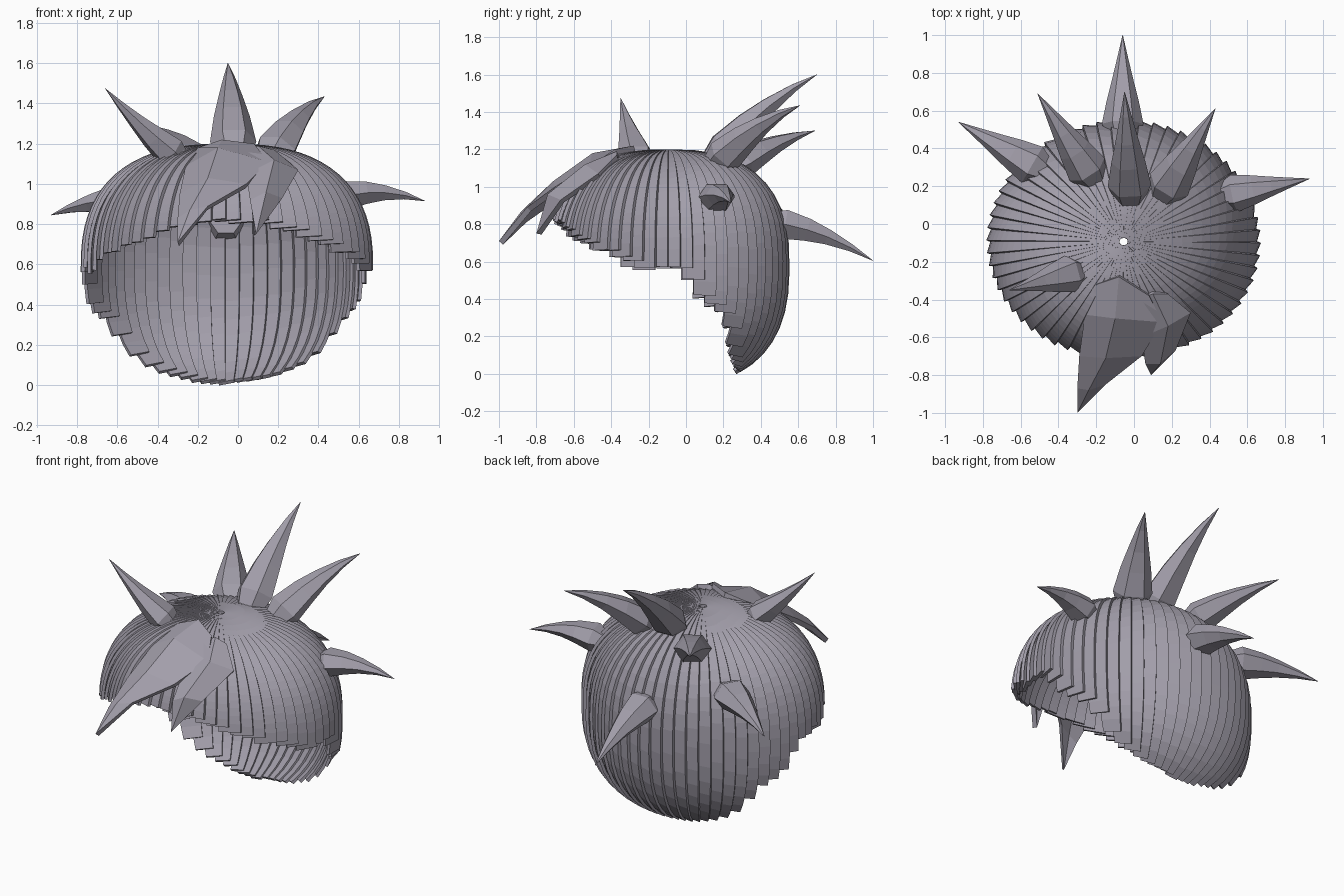
import bpy, bmesh, math, random
from mathutils import Vector

random.seed(4)
cube = bpy.data.objects.get("Cube")
if cube:
    bpy.data.objects.remove(cube)

# One colour for everything
mat = bpy.data.materials.new("ash violet")
mat.use_nodes = True
COLOR = (0.36, 0.34, 0.40, 1)
mat.diffuse_color = COLOR
mat.node_tree.nodes["Principled BSDF"].inputs["Base Color"].default_value = COLOR


def finish(name, bm, thickness=0.0):
    mesh = bpy.data.meshes.new(name)
    bm.to_mesh(mesh)
    bm.free()
    mesh.materials.append(mat)
    ob = bpy.data.objects.new(name, mesh)
    bpy.context.collection.objects.link(ob)
    if thickness:
        mod = ob.modifiers.new("thickness", 'SOLIDIFY')
        mod.thickness = thickness
        mod.offset = -1
    return ob


def bridge(bm, a, b, closed):
    n = len(a)
    for i in range(n if closed else n - 1):
        j = (i + 1) % n
        bm.faces.new((a[i], b[i], b[j], a[j]))


# Hair cap: rounded dome of overlapping tilted strips, cut along a slanted rim
CX, CY, CZ, RX, RY = -0.055, -0.093, 0.58, 0.717, 0.638
POWER = 2 / 2.5
RIM = [(-0.74, 0.85), (-0.60, 0.75), (-0.45, 0.67), (-0.25, 0.59), (0.02, 0.55),
       (0.08, 0.43), (0.25, 0.30), (0.29, -0.06)]


def dome(angle, t, tilt=0.0):
    c, s = math.cos(t), math.sin(t)
    rho = abs(s) ** POWER
    height = (0.62 if c > 0 else 0.645) * math.copysign(abs(c) ** POWER, c)
    swell = 1 + tilt * s
    return Vector((CX + RX * rho * math.cos(angle) * swell,
                   CY + RY * rho * math.sin(angle) * swell, CZ + height * swell))


def rim_height(y):
    if y <= RIM[0][0]:
        return RIM[0][1]
    for (y0, z0), (y1, z1) in zip(RIM, RIM[1:]):
        if y <= y1:
            return z0 + (z1 - z0) * (y - y0) / (y1 - y0)
    return -1


def rim_angle(angle):
    t = 0.3
    while t < 2.75:
        p = dome(angle, t)
        if p.z < rim_height(p.y):
            break
        t += 0.01
    return t


STRIPS, ROWS, POLE = 60, 18, 0.013
STEP = math.tau / STRIPS
bm = bmesh.new()
for i in range(STRIPS):
    angle = STEP * i
    end = rim_angle(angle) + random.uniform(-0.015, 0.02)
    # inner edge tucks under one neighbour, outer edge overlaps the other
    left, right = ([bm.verts.new(dome(angle + side * STEP, POLE + (end - POLE) * r / ROWS, tilt))
                    for r in range(ROWS + 1)] for side, tilt in ((-0.9, -0.035), (0.9, 0.014)))
    bridge(bm, left, right, False)
bmesh.ops.reverse_faces(bm, faces=bm.faces)
for f in bm.faces:
    f.normal_update()
    if f.normal.dot(f.calc_center_median() - Vector((CX, CY, CZ))) < 0:
        f.normal_flip()
finish("hair_cap", bm, 0.018)


# Spikes: faceted horns that rise from the dome and bend outward
PROFILE = [(0, 0.7), (0.13, 1), (0.35, 0.78), (0.55, 0.53), (0.78, 0.26), (1, 0.01)]


def spike(name, root, tip, radius, bow, sides=6):
    root, tip = Vector(root), Vector(tip)
    mid = (root + tip) / 2 + Vector((0, 0, bow))
    bm = bmesh.new()
    rings = []
    for t, width in PROFILE:
        centre = root * (1 - t) ** 2 + mid * 2 * t * (1 - t) + tip * t * t
        along = ((mid - root) * (1 - t) + (tip - mid) * t).normalized()
        side = along.cross(Vector((0, 0, 1))).normalized()
        up = side.cross(along)
        rings.append([bm.verts.new(centre + radius * width * (
            side * math.cos(math.tau * k / sides) + 0.82 * up * math.sin(math.tau * k / sides)))
            for k in range(sides)])
    for a, b in zip(rings, rings[1:]):
        bridge(bm, a, b, True)
    bm.faces.new(rings[0])
    bm.faces.new(rings[-1])
    bmesh.ops.recalc_face_normals(bm, faces=bm.faces)
    finish(name, bm)


spike("spike_back_right", (-0.48, 0.28, 0.92), (-0.93, 0.54, 0.845), 0.11, 0.05)
spike("spike_upper_right", (-0.21, 0.23, 1.09), (-0.51, 0.69, 1.30), 0.11, 0.05)
spike("spike_crown", (-0.02, 0.13, 1.13), (-0.05, 0.70, 1.60), 0.115, 0.09)
spike("spike_upper_left", (0.15, 0.15, 1.11), (0.43, 0.61, 1.435), 0.115, 0.08)
spike("spike_side_left", (0.47, 0.15, 0.93), (0.93, 0.24, 0.915), 0.10, 0.07)
spike("spike_back", (-0.06, 0.46, 0.81), (-0.06, 1.0, 0.605), 0.11, 0.07)
spike("spike_front_right", (-0.29, -0.25, 1.12), (-0.66, -0.35, 1.475), 0.10, -0.03)


# Fringe: broad ridged blades sweeping over the forehead to a point
def blade(name, rows, tip):
    bm = bmesh.new()
    rings = [[bm.verts.new(p) for p in row] for row in rows]
    for a, b in zip(rings, rings[1:]):
        bridge(bm, a, b, False)
    point = bm.verts.new(tip)
    for a, b in zip(rings[-1], rings[-1][1:]):
        bm.faces.new((a, point, b))
    finish(name, bm, 0.03)


blade("fringe_large", [
    [(-0.20, -0.32, 1.18), (-0.08, -0.28, 1.22), (0.08, -0.38, 1.20)],
    [(-0.26, -0.48, 1.09), (-0.10, -0.50, 1.18), (0.15, -0.52, 1.11)],
    [(-0.29, -0.70, 0.95), (-0.15, -0.71, 1.03), (0.04, -0.70, 1.00)],
    [(-0.30, -0.87, 0.83), (-0.24, -0.88, 0.87), (-0.15, -0.85, 0.89)],
], (-0.30, -1.0, 0.71))
blade("fringe_small", [
    [(0.02, -0.40, 1.16), (0.10, -0.37, 1.19), (0.18, -0.37, 1.17)],
    [(0.04, -0.60, 1.05), (0.18, -0.54, 1.12), (0.30, -0.47, 1.07)],
    [(0.06, -0.74, 0.92), (0.14, -0.74, 0.96), (0.22, -0.67, 0.93)],
], (0.09, -0.80, 0.75))
